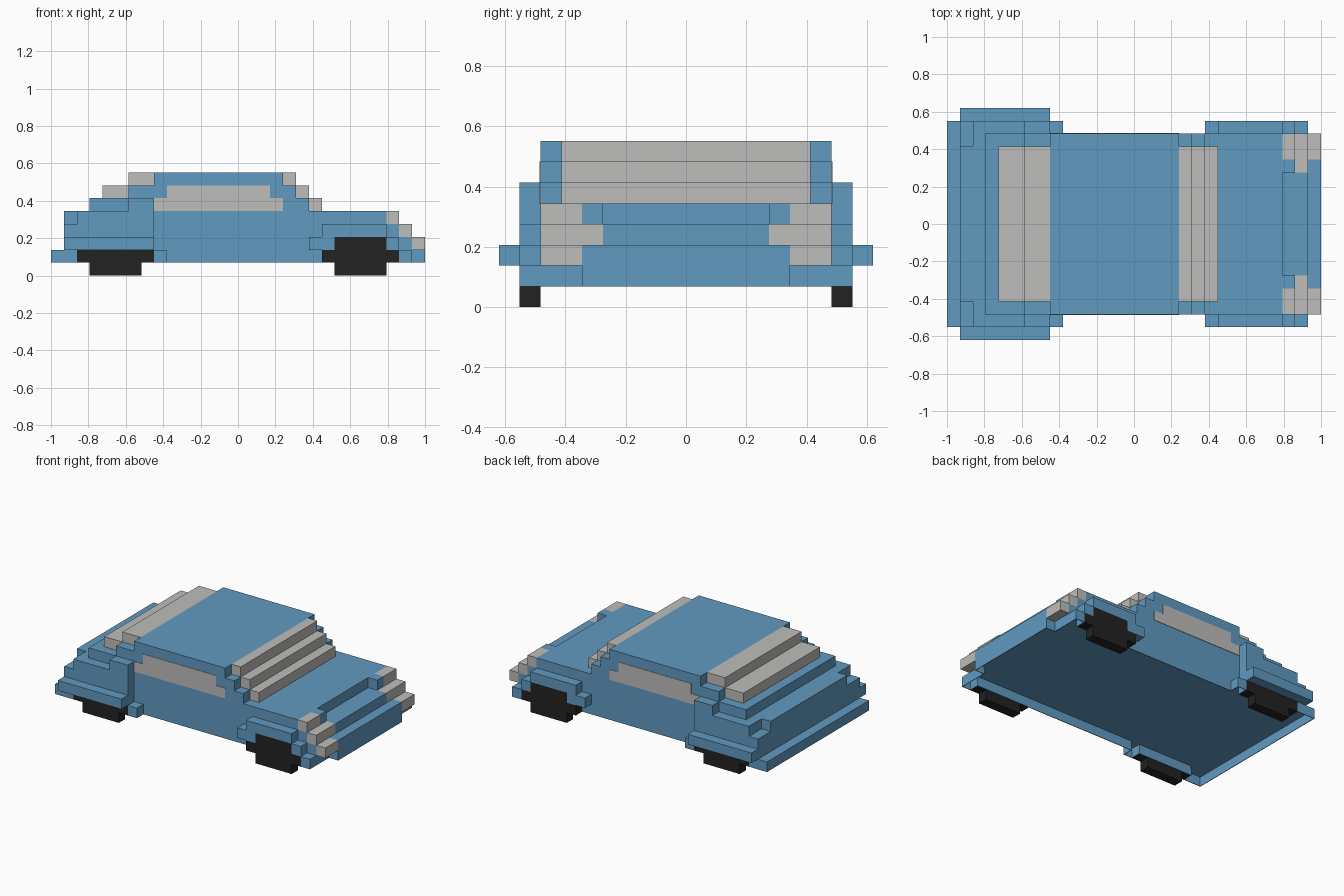
import bpy, bmesh

cube = bpy.data.objects.get("Cube")
if cube:
    bpy.data.objects.remove(cube, do_unlink=True)

V = 2 / 29  # block size; x counts 0..29, y -9..9, z 0..8


def material(name, rgb):
    m = bpy.data.materials.new(name)
    m.use_nodes = True
    m.diffuse_color = (*rgb, 1)
    bsdf = next(n for n in m.node_tree.nodes if n.type == 'BSDF_PRINCIPLED')
    bsdf.inputs["Base Color"].default_value = (*rgb, 1)
    return m


BLUE = material("body blue", (0.120, 0.325, 0.535))
GREY = material("glass grey", (0.515, 0.51, 0.50))
BLACK = material("tyre black", (0.016, 0.016, 0.016))


def finish(name, bm, mat):
    bmesh.ops.recalc_face_normals(bm, faces=bm.faces)
    me = bpy.data.meshes.new(name)
    bm.to_mesh(me)
    bm.free()
    me.materials.append(mat)
    ob = bpy.data.objects.new(name, me)
    bpy.context.collection.objects.link(ob)
    return ob


def add_box(bm, x0, x1, y0, y1, z0, z1):
    verts = bmesh.ops.create_cube(bm, size=1)["verts"]
    for v in verts:
        v.co = (-1 + V * (x1 if v.co.x > 0 else x0),
                V * (y1 if v.co.y > 0 else y0),
                V * (z1 if v.co.z > 0 else z0))


def centre_part(name, mat, boxes):
    """Boxes (x0, x1, half width, z0, z1) straddling the centre line."""
    bm = bmesh.new()
    for x0, x1, w, z0, z1 in boxes:
        add_box(bm, x0, x1, -w, w, z0, z1)
    return finish(name, bm, mat)


def side_parts(name, mat, boxes):
    """Boxes (x0, x1, y0, y1, z0, z1) built on both sides."""
    for side, s in (("left", 1), ("right", -1)):
        bm = bmesh.new()
        for x0, x1, y0, y1, z0, z1 in boxes:
            add_box(bm, x0, x1, min(s * y0, s * y1), max(s * y0, s * y1), z0, z1)
        finish(side + "_" + name, bm, mat)


# Sill and bumpers: a thin pan open underneath
half = [(29, 5), (28, 5), (28, 8), (27, 8), (27, 7), (9, 7),
        (9, 8), (8, 8), (8, 7), (2, 7), (2, 8), (0, 8)]
outline = half + [(x, -y) for x, y in reversed(half)]
bm = bmesh.new()
top = [bm.verts.new((-1 + V * x, V * y, 2 * V)) for x, y in outline]
low = [bm.verts.new((-1 + V * x, V * y, V)) for x, y in outline]
bm.faces.new(top)
for i in range(len(top)):
    j = (i + 1) % len(top)
    bm.faces.new((top[i], top[j], low[j], low[i]))
pan = finish("sill_and_bumpers", bm, BLUE)
if max(pan.data.polygons, key=lambda p: p.area).normal.z < 0:
    pan.data.flip_normals()
shell = pan.modifiers.new("thickness", 'SOLIDIFY')
shell.thickness = 0.006
shell.offset = -1

# Main body tiers
centre_part("lower_body", BLUE, [
    (1, 28, 7, 2, 3),
    (1, 27, 7, 3, 4),
    (2, 26, 7, 4, 5),
    (1, 2, 6, 4, 5)])
centre_part("nose", BLUE, [
    (28, 29, 5, 2, 3),
    (27, 28, 4, 3, 4)])
centre_part("cabin", BLUE, [
    (3, 20, 7, 5, 6),
    (6, 19, 7, 6, 7),
    (8, 18, 7, 7, 8)])

# Stepped glass
centre_part("windshield", GREY, [
    (20, 21, 6, 5, 6),
    (19, 20, 6, 6, 7),
    (18, 19, 6, 7, 8)])
centre_part("rear_window", GREY, [
    (4, 6, 6, 6, 7),
    (6, 8, 6, 7, 8)])
side_parts("side_window", GREY, [
    (8, 18, 6.97, 7.04, 5, 6),
    (9, 17, 6.97, 7.04, 6, 7)])

# Headlights with their inner surrounds
side_parts("headlight", GREY, [
    (26, 27, 5, 7, 4, 5),
    (27, 28, 4, 7, 3, 4),
    (28, 29, 5, 7, 2, 3)])
side_parts("headlight_surround", BLUE, [(26, 27, 4, 5, 4, 5)])

# Fenders
side_parts("rear_fender", BLUE, [
    (1, 8, 7, 9, 2, 3),
    (1, 8, 7, 8, 3, 4),
    (2, 8, 7, 8, 4, 5),
    (6, 8, 7, 8, 5, 6)])
side_parts("front_fender", BLUE, [
    (20, 22, 7, 8, 2, 3),
    (26, 27, 7, 8, 2, 3),
    (21, 26, 7, 8, 3, 4)])

# Wheels
side_parts("rear_wheel", BLACK, [
    (3, 7, 7, 8, 0, 1),
    (2, 8, 7, 8, 1, 2)])
side_parts("front_wheel", BLACK, [
    (22, 26, 7, 8, 0, 1),
    (21, 27, 7, 8, 1, 2),
    (22, 26, 7, 8, 2, 3)])
